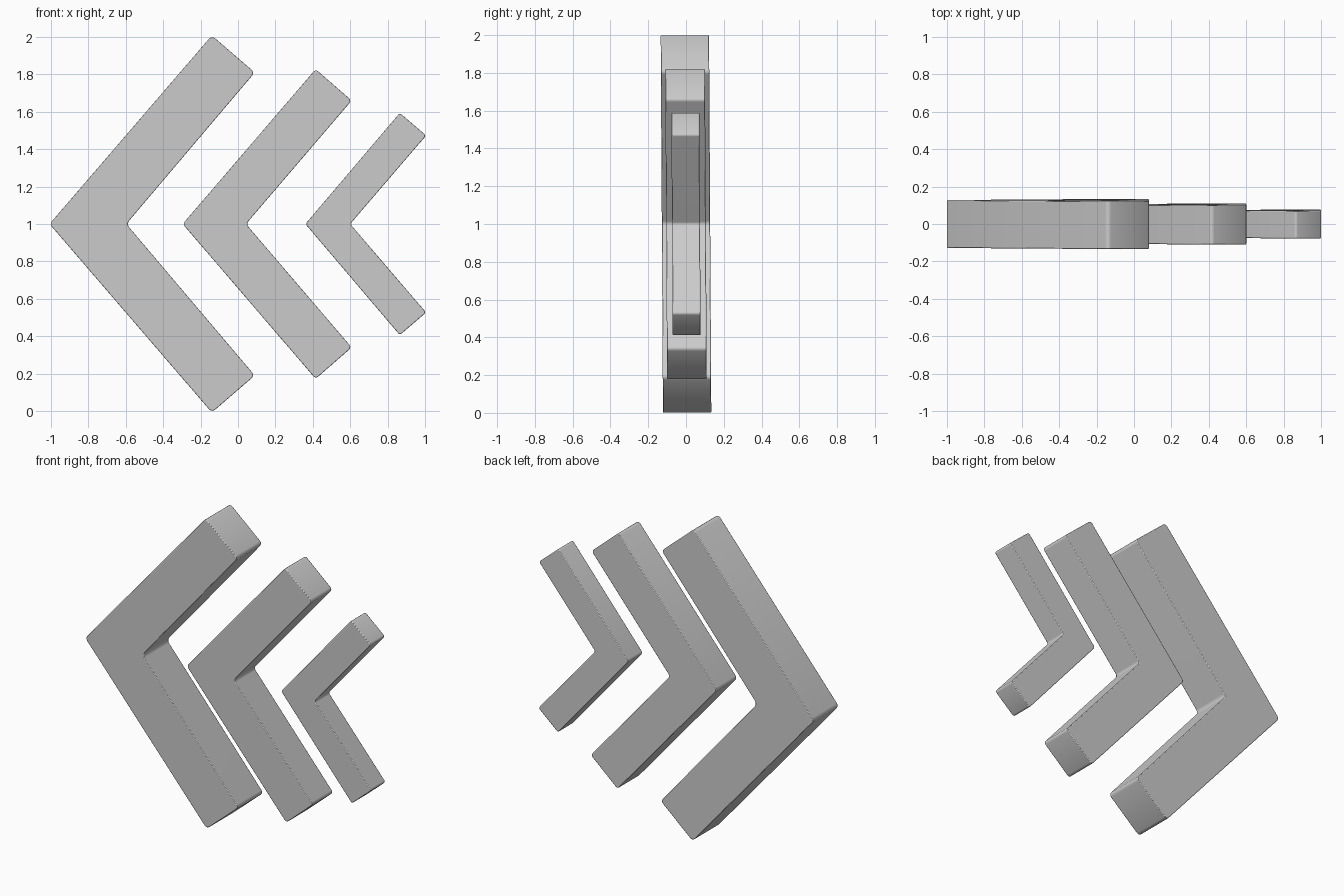
import bpy
import bmesh
from math import radians

if "Cube" in bpy.data.objects:
    bpy.data.objects.remove(bpy.data.objects["Cube"], do_unlink=True)

grey = bpy.data.materials.new("grey")
grey.use_nodes = True
colour = (0.6, 0.6, 0.6, 1)
grey.diffuse_color = colour
grey.node_tree.nodes["Principled BSDF"].inputs["Base Color"].default_value = colour

MID = 1.0       # height of the mirror line
LEAN = -0.006   # slight forward lean of the upper arms


def chevron(name, tip, top, end, inner, half_depth, rounding):
    """Extruded V outline, mirrored about the mid height, with rounded corners."""
    upper = [(tip, 0), top, end, (inner, 0)]
    lower = [(x, -z) for x, z in (end, top)]
    bm = bmesh.new()
    verts = [bm.verts.new((x, -half_depth, MID + z)) for x, z in upper + lower]
    face = bm.faces.new(verts)
    made = bmesh.ops.extrude_face_region(bm, geom=[face])["geom"]
    back = [v for v in made if isinstance(v, bmesh.types.BMVert)]
    bmesh.ops.translate(bm, verts=back, vec=(0, 2 * half_depth, 0))
    # round the corners that run through the depth
    corners = [e for e in bm.edges
               if abs(e.verts[0].co.y - e.verts[1].co.y) > half_depth]
    bmesh.ops.bevel(bm, geom=corners, offset=rounding, segments=3,
                    profile=0.5, affect='EDGES')
    for v in bm.verts:
        v.co.y += LEAN * (v.co.z - MID)
    bmesh.ops.recalc_face_normals(bm, faces=bm.faces)
    mesh = bpy.data.meshes.new(name)
    bm.to_mesh(mesh)
    bm.free()
    mesh.materials.append(grey)
    obj = bpy.data.objects.new(name, mesh)
    bpy.context.collection.objects.link(obj)
    # fine softening of the front and back rims
    rim = obj.modifiers.new("rim", 'BEVEL')
    rim.width = 0.004
    rim.segments = 2
    rim.limit_method = 'ANGLE'
    rim.angle_limit = radians(50)
    bpy.ops.object.select_all(action='DESELECT')
    obj.select_set(True)
    bpy.context.view_layer.objects.active = obj
    bpy.ops.object.shade_smooth_by_angle(angle=radians(40))


chevron("large_chevron", -1.008, (-0.14, 1.008), (0.09, 0.81), -0.597, 0.128, 0.022)
chevron("middle_chevron", -0.296, (0.415, 0.828), (0.608, 0.66), 0.043, 0.105, 0.018)
chevron("small_chevron", 0.36, (0.865, 0.594), (1.006, 0.473), 0.6, 0.074, 0.013)
